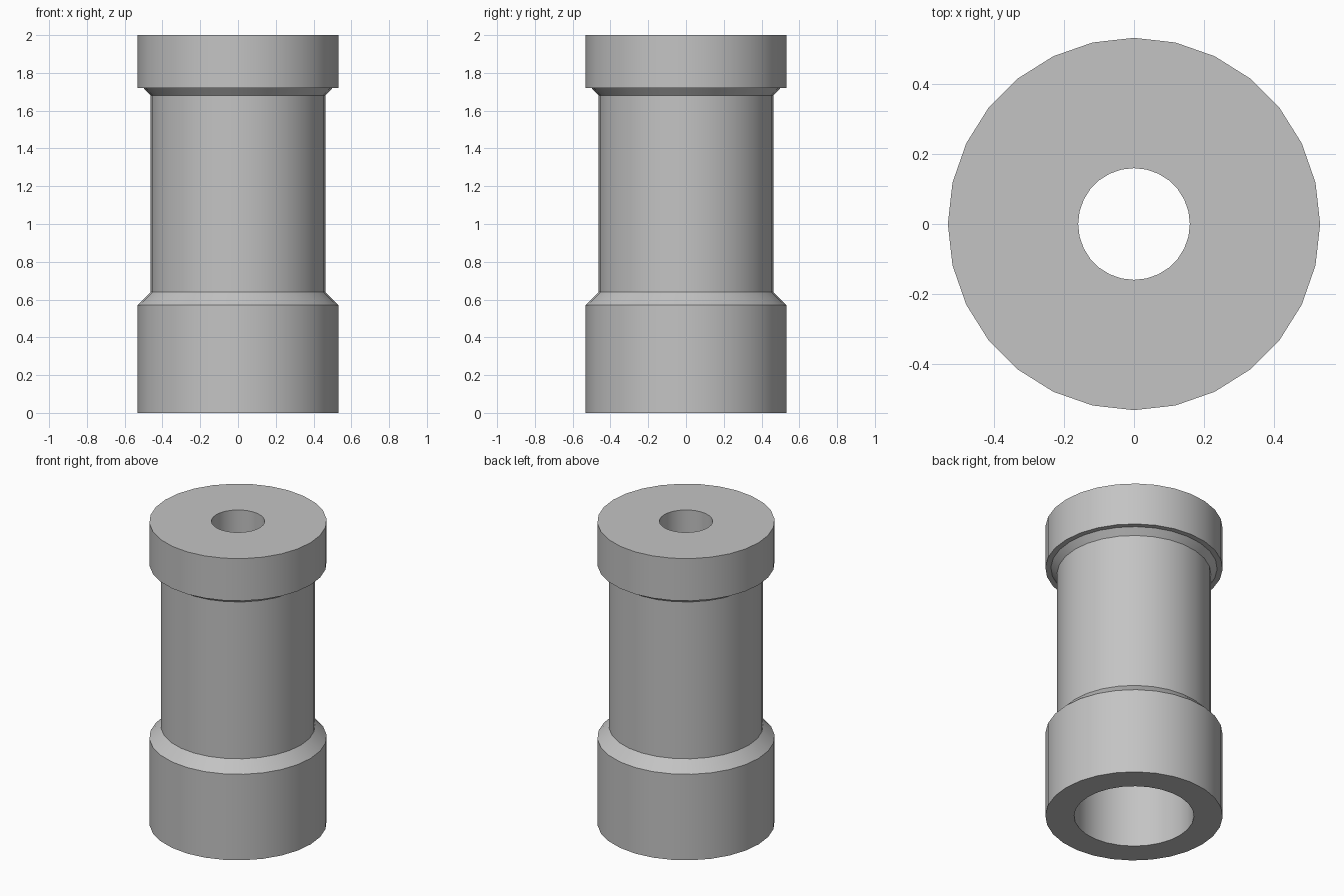
import bpy, bmesh, math

cube = bpy.data.objects.get("Cube")
if cube:
    bpy.data.objects.remove(cube, do_unlink=True)

SIDES = 28

gray = bpy.data.materials.new("plain gray")
gray.use_nodes = True
color = (0.55, 0.55, 0.55, 1)
gray.diffuse_color = color
gray.node_tree.nodes["Principled BSDF"].inputs["Base Color"].default_value = color


def lathe(name, profile):
    """Revolve a closed (radius, height) profile around z."""
    bm = bmesh.new()
    rings = []
    for r, z in profile:
        ring = []
        for i in range(SIDES):
            a = math.tau * i / SIDES
            ring.append(bm.verts.new((r * math.cos(a), r * math.sin(a), z)))
        rings.append(ring)
    for lower, upper in zip(rings, rings[1:] + rings[:1]):
        for i in range(SIDES):
            j = (i + 1) % SIDES
            bm.faces.new((lower[i], lower[j], upper[j], upper[i]))
    bmesh.ops.recalc_face_normals(bm, faces=bm.faces)
    mesh = bpy.data.meshes.new(name)
    bm.to_mesh(mesh)
    bm.free()
    mesh.materials.append(gray)
    obj = bpy.data.objects.new(name, mesh)
    bpy.context.collection.objects.link(obj)
    bpy.ops.object.select_all(action="DESELECT")
    obj.select_set(True)
    bpy.context.view_layer.objects.active = obj
    bpy.ops.object.shade_smooth_by_angle(angle=math.radians(30))
    return obj


# Hollow sleeve: lower collar, chamfer, barrel, chamfer, top flange, then the bores
lathe("stepped_sleeve", [
    (0.36, 0), (0.533, 0), (0.533, 0.57), (0.463, 0.64),
    (0.463, 1.68), (0.5, 1.72), (0.533, 1.72), (0.533, 2),
    (0.16, 2), (0.16, 1.72), (0.36, 1.72),
])
